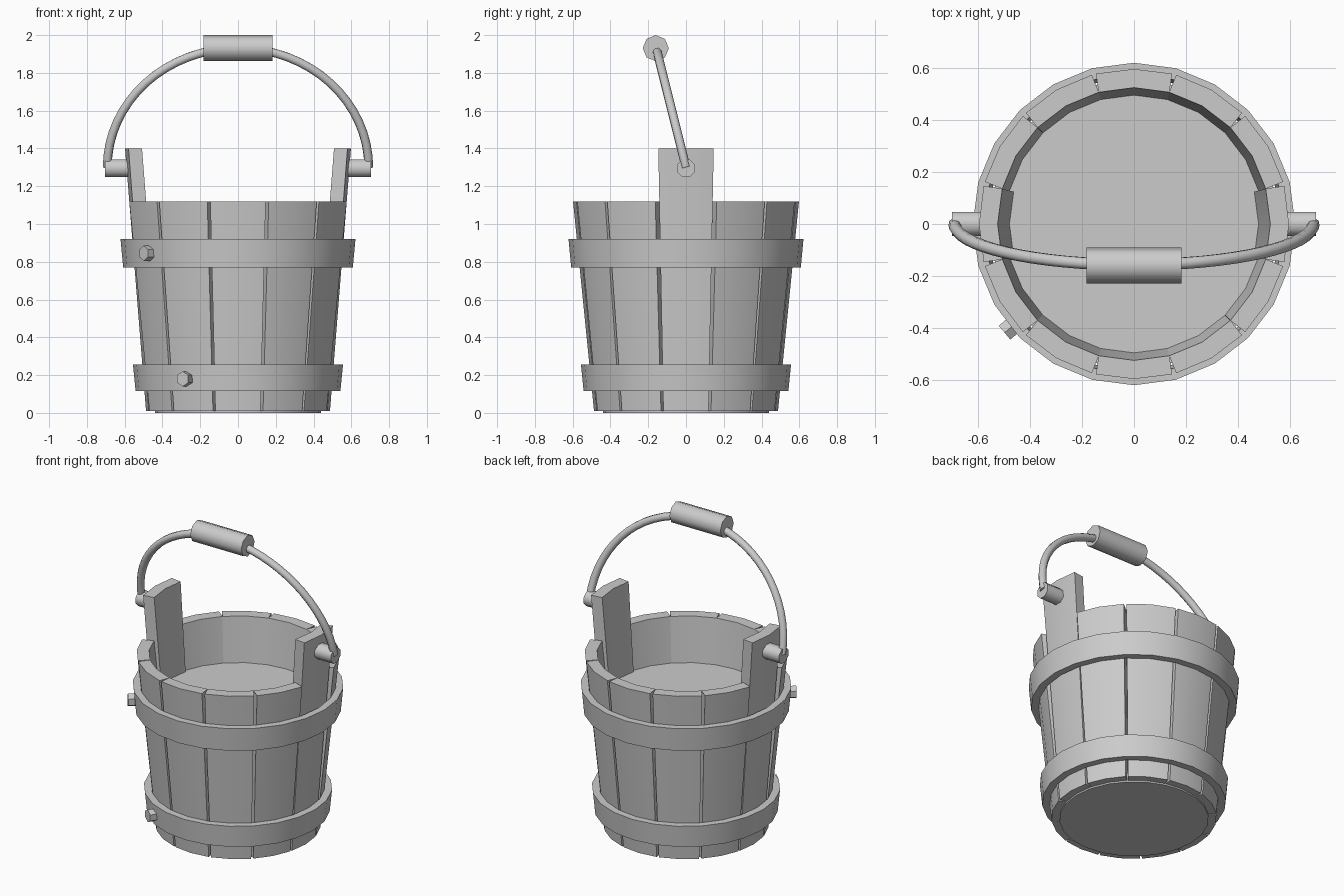
import bpy, bmesh
from math import sin, cos, pi, radians
from mathutils import Matrix, Vector

cube = bpy.data.objects.get("Cube")
if cube:
    bpy.data.objects.remove(cube, do_unlink=True)

GREY = (0.6, 0.6, 0.6, 1)
mat = bpy.data.materials.new("plain_grey")
mat.use_nodes = True
mat.diffuse_color = GREY
mat.node_tree.nodes["Principled BSDF"].inputs["Base Color"].default_value = GREY

R_BOTTOM, R_TOP, WALL = 0.487, 0.598, 0.072
Z_BOTTOM, Z_RIM, Z_EAR = 0.01, 1.12, 1.4


def finish(obj):
    obj.data.materials.append(mat)
    bpy.ops.object.select_all(action='DESELECT')
    obj.select_set(True)
    bpy.context.view_layer.objects.active = obj
    bpy.ops.object.shade_smooth_by_angle(angle=radians(50))
    return obj


def add_mesh(name, bm):
    bmesh.ops.recalc_face_normals(bm, faces=bm.faces)
    mesh = bpy.data.meshes.new(name)
    bm.to_mesh(mesh)
    bm.free()
    obj = bpy.data.objects.new(name, mesh)
    bpy.context.collection.objects.link(obj)
    return finish(obj)


def polar(r, a, z):
    return Vector((r * cos(a), r * sin(a), z))


def rod(name, start, end, radius, sides, radius2=None, spin=0.0):
    """Prism or cone running from start to end."""
    start, end = Vector(start), Vector(end)
    axis = end - start
    bm = bmesh.new()
    place = Matrix.Translation((start + end) / 2) @ axis.to_track_quat('Z', 'Y').to_matrix().to_4x4()
    bmesh.ops.create_cone(bm, cap_ends=True, segments=sides, radius1=radius,
                          radius2=radius2 or radius, depth=axis.length,
                          matrix=place @ Matrix.Rotation(spin, 4, 'Z'))
    return add_mesh(name, bm)


def stave(name, angle, top):
    """Tapered board, two facets wide, with bevelled sides that leave a V groove."""
    half, groove = radians(15), radians(0.8)
    bm = bmesh.new()
    rings = []
    for r, z in ((R_BOTTOM, Z_BOTTOM), (R_TOP, top)):
        outer = [polar(r, angle + k * (half - groove), z) for k in (-1, 0, 1)]
        inner = [polar(r - WALL, angle + k * half, z) for k in (1, 0, -1)]
        rings.append([bm.verts.new(p) for p in outer + inner])
    low, high = rings
    for i in range(6):
        j = (i + 1) % 6
        bm.faces.new((low[i], low[j], high[j], high[i]))
    for ring in rings:
        bm.faces.new(ring)
    return add_mesh(name, bm)


def hoop(name, z0, z1, r0, r1, thick):
    """Tapered band with 24 sides."""
    bm = bmesh.new()
    profile = [(r0, z0), (r1, z1), (r1 - thick, z1), (r0 - thick, z0)]
    loops = [[bm.verts.new(polar(r, i * pi / 12, z)) for r, z in profile] for i in range(24)]
    for i, a in enumerate(loops):
        b = loops[(i + 1) % 24]
        for k in range(4):
            m = (k + 1) % 4
            bm.faces.new((a[k], b[k], b[m], a[m]))
    return add_mesh(name, bm)


# Staves, with a tall ear on each side
for i in range(12):
    tall = i % 6 == 0
    stave(f"{'ear_' if tall else ''}stave_{i + 1}", i * pi / 6, Z_EAR if tall else Z_RIM)

# Bottom board and raised inner floor
rod("bottom_board", (0, 0, 0), (0, 0, 0.06), 0.44, 24)
rod("inner_floor", (0, 0, 0.78), (0, 0, 0.83), 0.5, 24)

# Hoops
hoop("upper_hoop", 0.77, 0.92, 0.608, 0.622, 0.045)
hoop("lower_hoop", 0.115, 0.255, 0.542, 0.556, 0.045)

# Hexagonal hoop bolts
for name, deg, z, r in (("upper_bolt", 220, 0.845, 0.652), ("lower_bolt", 240, 0.18, 0.587)):
    a = radians(deg)
    rod(name, polar(r - 0.09, a, z), polar(r, a, z), 0.04, 6)

# Handle pegs
for side, label in ((1, "left"), (-1, "right")):
    rod(f"{label}_peg", (side * 0.54, 0, 1.295), (side * 0.703, 0, 1.295), 0.051, 8, spin=pi / 8)

# Leaning bail handle
LEAN = radians(14)
curve = bpy.data.curves.new("handle_path", 'CURVE')
curve.dimensions = '3D'
curve.bevel_depth = 0.024
curve.bevel_resolution = 2
curve.use_fill_caps = True
spline = curve.splines.new('POLY')
STEPS = 32
spline.points.add(STEPS)
for i, point in enumerate(spline.points):
    t = pi * i / STEPS
    up = 0.65 * sin(t)
    point.co = (0.692 * cos(t), -up * sin(LEAN), 1.3 + up * cos(LEAN), 1)
handle = bpy.data.objects.new("handle", curve)
bpy.context.collection.objects.link(handle)
bpy.ops.object.select_all(action='DESELECT')
handle.select_set(True)
bpy.context.view_layer.objects.active = handle
bpy.ops.object.convert(target='MESH')
finish(bpy.context.view_layer.objects.active)

# Octagonal grip
rod("grip", (-0.183, -0.16, 1.931), (0.183, -0.16, 1.931), 0.069, 8)
